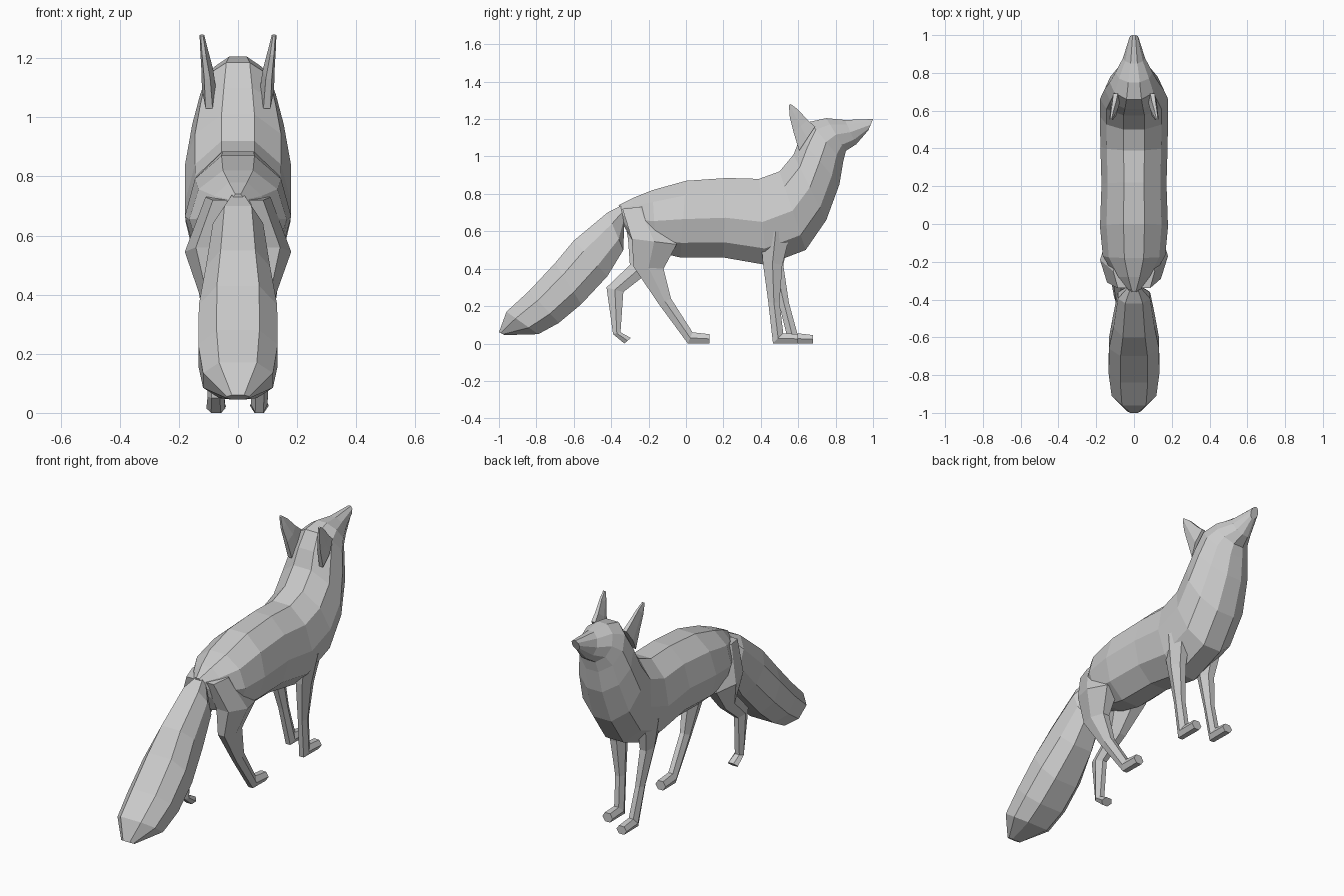
import bpy, bmesh, math


def loft(name, rings, sides, square=1.0):
    """Skin rings given as (y1, z1, y2, z2, x centre, half width);
    the two points are opposite edges of the section in side view."""
    bm = bmesh.new()
    top = math.cos(math.pi / sides)
    loops = []
    for y1, z1, y2, z2, x, w in rings:
        loop = []
        for k in range(sides):
            a = 2 * math.pi * (k + 0.5) / sides
            s, c = math.sin(a), math.cos(a) / top
            s = math.copysign(abs(s) ** square, s)
            t = (1 - c) / 2
            loop.append(bm.verts.new((x + w * s, y1 + (y2 - y1) * t, z1 + (z2 - z1) * t)))
        loops.append(loop)
    for p, q in zip(loops, loops[1:]):
        for k in range(sides):
            n = (k + 1) % sides
            bm.faces.new((p[k], p[n], q[n], q[k]))
    bm.faces.new(loops[0])
    bm.faces.new(loops[-1])
    bmesh.ops.recalc_face_normals(bm, faces=bm.faces)
    mesh = bpy.data.meshes.new(name)
    bm.to_mesh(mesh)
    bm.free()
    obj = bpy.data.objects.new(name, mesh)
    bpy.context.collection.objects.link(obj)
    return obj


# Torso, neck and head in one skin (top edge, bottom edge)
loft("body", [
    (-0.36, 0.74, -0.34, 0.64, 0, 0.03),
    (-0.28, 0.78, -0.28, 0.54, 0, 0.10),
    (-0.18, 0.82, -0.16, 0.49, 0, 0.165),
    (0.00, 0.87, -0.03, 0.46, 0, 0.18),
    (0.22, 0.885, 0.20, 0.46, 0, 0.172),
    (0.39, 0.88, 0.43, 0.42, 0, 0.178),
    (0.50, 0.92, 0.64, 0.50, 0, 0.18),
    (0.575, 1.01, 0.75, 0.66, 0, 0.18),
    (0.61, 1.10, 0.82, 0.85, 0, 0.155),
    (0.66, 1.185, 0.84, 0.97, 0, 0.128),
    (0.75, 1.205, 0.855, 1.03, 0, 0.098),
    (0.85, 1.195, 0.91, 1.065, 0, 0.058),
    (1.00, 1.20, 0.975, 1.14, 0, 0.024),
], 10)

# Bushy tail
loft("tail", [
    (-0.33, 0.745, -0.33, 0.64, 0, 0.03),
    (-0.42, 0.70, -0.335, 0.50, 0, 0.09),
    (-0.60, 0.55, -0.42, 0.36, 0, 0.115),
    (-0.70, 0.43, -0.56, 0.21, 0, 0.14),
    (-0.84, 0.28, -0.68, 0.11, 0, 0.142),
    (-0.96, 0.17, -0.79, 0.05, 0, 0.125),
    (-1.00, 0.06, -0.97, 0.045, 0, 0.04),
], 8, 0.7)

# Hind legs (front edge, back edge): one reaching forward, one back
loft("hind_leg_right", [
    (-0.16, 0.74, -0.34, 0.72, 0.06, 0.05),
    (-0.05, 0.53, -0.29, 0.56, 0.105, 0.075),
    (-0.12, 0.40, -0.28, 0.41, 0.09, 0.04),
    (-0.08, 0.24, -0.145, 0.21, 0.08, 0.027),
    (0.035, 0.06, 0.01, 0.00, 0.072, 0.028),
    (0.125, 0.05, 0.125, 0.00, 0.072, 0.032),
], 6)
loft("hind_leg_left", [
    (-0.16, 0.74, -0.34, 0.72, -0.06, 0.05),
    (-0.07, 0.53, -0.31, 0.56, -0.105, 0.075),
    (-0.20, 0.38, -0.30, 0.42, -0.09, 0.04),
    (-0.335, 0.275, -0.425, 0.30, -0.08, 0.027),
    (-0.35, 0.06, -0.39, 0.05, -0.075, 0.028),
    (-0.295, 0.03, -0.33, 0.00, -0.075, 0.032),
], 6)

# Front legs
loft("front_leg_right", [
    (0.56, 0.60, 0.40, 0.60, 0.11, 0.055),
    (0.515, 0.42, 0.41, 0.44, 0.095, 0.04),
    (0.50, 0.22, 0.44, 0.22, 0.08, 0.027),
    (0.52, 0.055, 0.465, 0.00, 0.072, 0.028),
    (0.60, 0.05, 0.60, 0.00, 0.072, 0.032),
], 6)
loft("front_leg_left", [
    (0.56, 0.60, 0.40, 0.60, -0.11, 0.055),
    (0.52, 0.42, 0.43, 0.44, -0.095, 0.04),
    (0.55, 0.22, 0.495, 0.22, -0.08, 0.027),
    (0.595, 0.055, 0.55, 0.00, -0.072, 0.028),
    (0.68, 0.045, 0.68, 0.00, -0.072, 0.032),
], 6)

# Ears
for side, label in ((1, "right"), (-1, "left")):
    loft("ear_" + label, [
        (0.69, 1.16, 0.605, 1.03, side * 0.098, 0.024),
        (0.65, 1.195, 0.575, 1.13, side * 0.104, 0.020),
        (0.60, 1.25, 0.555, 1.21, side * 0.115, 0.013),
        (0.56, 1.28, 0.55, 1.275, side * 0.122, 0.008),
    ], 6)
